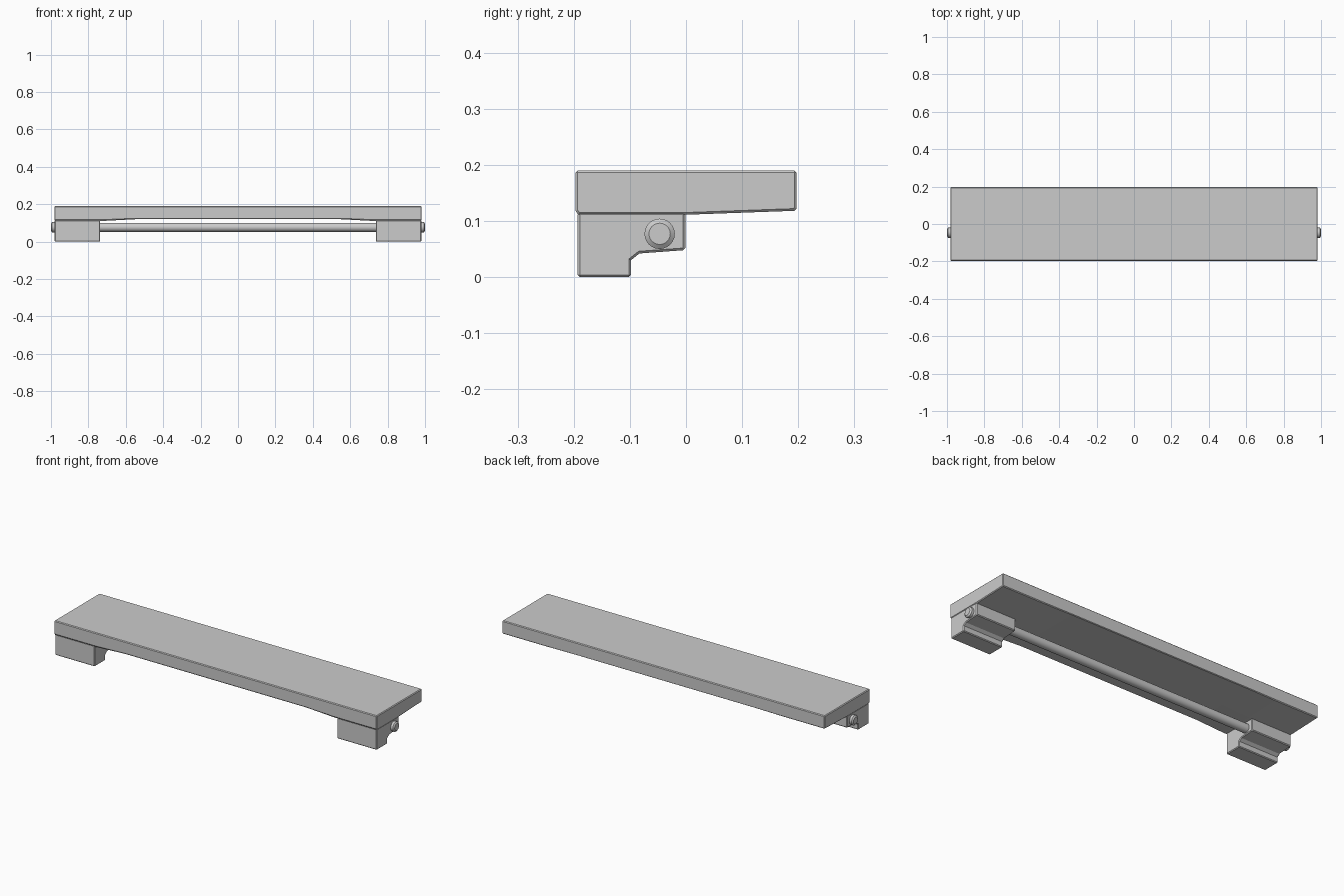
import bpy, bmesh, math

if "Cube" in bpy.data.objects:
    bpy.data.objects.remove(bpy.data.objects["Cube"])


def finish(name, bm, bevel=0.0, smooth=False):
    bmesh.ops.recalc_face_normals(bm, faces=bm.faces)
    mesh = bpy.data.meshes.new(name)
    bm.to_mesh(mesh)
    bm.free()
    ob = bpy.data.objects.new(name, mesh)
    bpy.context.collection.objects.link(ob)
    if bevel:
        mod = ob.modifiers.new("edge_bevel", 'BEVEL')
        mod.width = bevel
        mod.segments = 1
        mod.limit_method = 'ANGLE'
        mod.angle_limit = math.radians(58)
    if smooth:
        bpy.context.view_layer.objects.active = ob
        ob.select_set(True)
        bpy.ops.object.shade_smooth_by_angle(angle=math.radians(35))
        ob.select_set(False)
    return ob


def loft(bm, rings):
    # Closed rings of equal length, capped at both ends
    loops = [[bm.verts.new(p) for p in r] for r in rings]
    n = len(loops[0])
    for a, b in zip(loops, loops[1:]):
        for i in range(n):
            j = (i + 1) % n
            bm.faces.new((a[i], a[j], b[j], b[i]))
    bm.faces.new(loops[0])
    bm.faces.new(loops[-1])


# Shelf: thicker over the legs, underside rising towards the middle and back
end = [(-.197, .19), (-.197, .118), (-.192, .111), (0, .111), (.193, .118), (.197, .122), (.197, .19)]
mid = [(-.197, .19), (-.197, .125), (-.192, .12), (0, .12), (.193, .12), (.197, .123), (.197, .19)]
stations = [(-.982, end), (-.72, end), (-.55, mid), (.55, mid), (.72, end), (.982, end)]
bm = bmesh.new()
loft(bm, [[(x, y, z) for y, z in prof] for x, prof in stations])
finish("shelf", bm, 0.004)

# Stepped legs, one at each end
leg = [(-.193, .115), (-.193, 0), (-.098, 0), (-.098, .03), (-.083, .042),
       (-.001, .048), (-.001, .115)]
for side, label in ((-1, "left"), (1, "right")):
    bm = bmesh.new()
    loft(bm, [[(side * x, y, z) for y, z in leg] for x in (.737, .98)])
    finish(label + "_leg", bm, 0.004)

# Rod through both legs with rounded bolt ends
half = [(.979, .024), (.981, .027), (.994, .027), (1.0, .019)]
path = [(-x, r) for x, r in reversed(half)] + half
N = 24
bm = bmesh.new()
loft(bm, [[(x, -.047 + r * math.cos(i * math.tau / N), .077 + r * math.sin(i * math.tau / N))
           for i in range(N)] for x, r in path])
finish("rod", bm, smooth=True)
